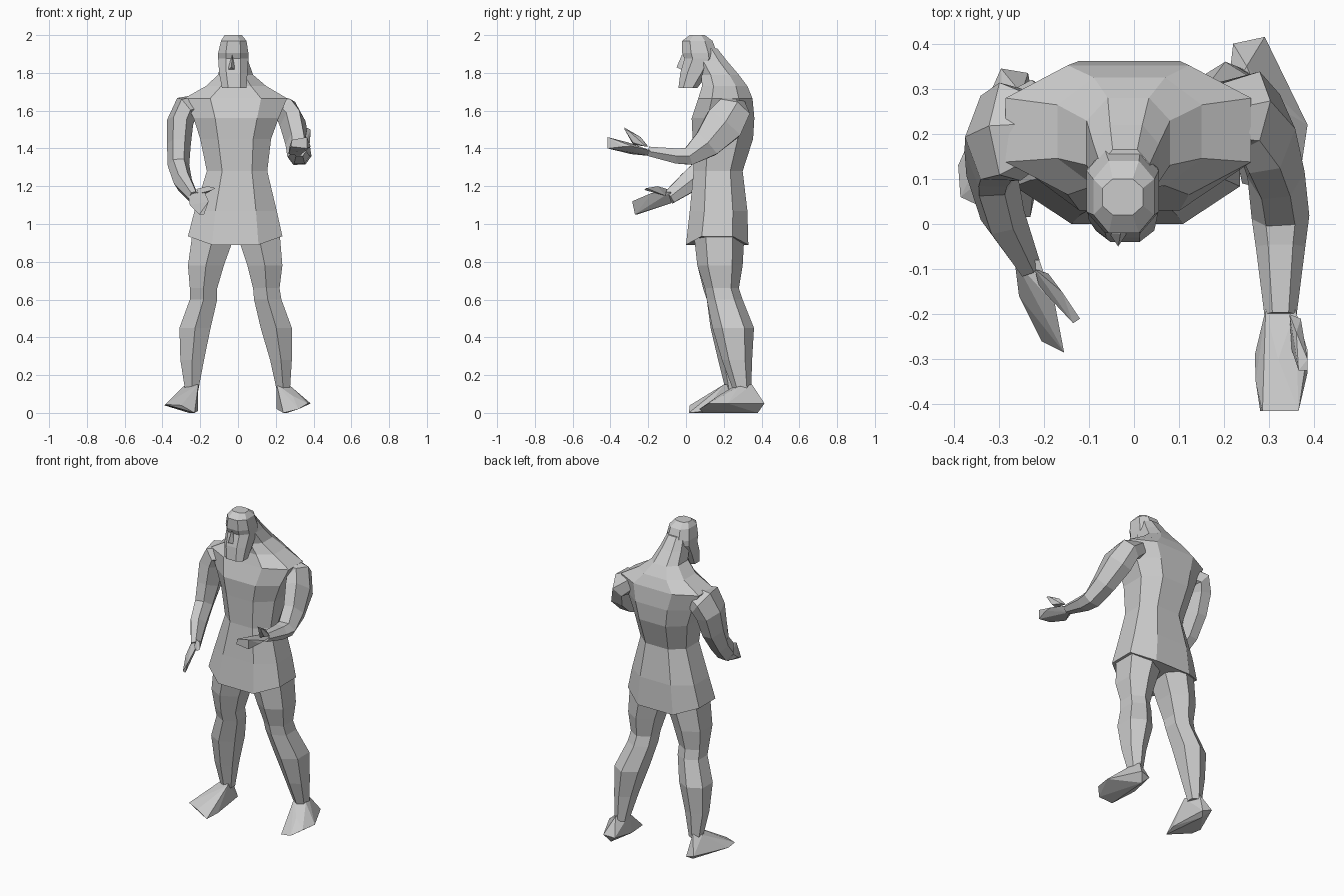
import bpy, bmesh, math
from mathutils import Vector


def finish(name, bm):
    bmesh.ops.recalc_face_normals(bm, faces=bm.faces)
    me = bpy.data.meshes.new(name)
    bm.to_mesh(me)
    bm.free()
    ob = bpy.data.objects.new(name, me)
    bpy.context.collection.objects.link(ob)
    return ob


def skin(name, rings):
    """Join equal-sized rings of points into a closed tube."""
    bm = bmesh.new()
    vs = [[bm.verts.new(p) for p in r] for r in rings]
    n = len(vs[0])
    for a, b in zip(vs, vs[1:]):
        for i in range(n):
            j = (i + 1) % n
            bm.faces.new((a[i], a[j], b[j], b[i]))
    bm.faces.new(vs[0])
    bm.faces.new(vs[-1])
    return finish(name, bm)


def boxy(i, n, power):
    t = math.tau * (i + 0.5) / n
    f = lambda v: math.copysign(abs(v) ** power, v)
    c, s = f(math.cos(t)), f(math.sin(t))
    k = abs(f(math.cos(math.pi / n)))
    return c / k, s / (k if n % 4 == 0 else 1)


def stack(name, levels, n=8, power=0.8):
    """Horizontal sections: z, x0, x1, y0, y1."""
    rings = []
    for z, x0, x1, y0, y1 in levels:
        ring = []
        for i in range(n):
            c, s = boxy(i, n, power)
            ring.append(((x0 + x1) / 2 + c * (x1 - x0) / 2,
                         (y0 + y1) / 2 + s * (y1 - y0) / 2, z))
        rings.append(ring)
    return skin(name, rings)


def limb(name, path, n=6):
    """Sections square to a path: x, y, z, sideways radius, depth radius."""
    pts = [Vector(p[:3]) for p in path]
    rings = []
    for k, p in enumerate(path):
        t = (pts[min(k + 1, len(pts) - 1)] - pts[max(k - 1, 0)]).normalized()
        a = Vector((1, 0, 0))
        a = (a - t * a.dot(t)).normalized()
        b = t.cross(a)
        rings.append([pts[k] + a * p[3] * math.cos(math.tau * i / n)
                      + b * p[4] * 1.1 * math.sin(math.tau * i / n) for i in range(n)])
    return skin(name, rings)


def hull(name, pts):
    bm = bmesh.new()
    for p in pts:
        bm.verts.new(p)
    res = bmesh.ops.convex_hull(bm, input=bm.verts)
    loose = {v for v in res["geom_interior"] if isinstance(v, bmesh.types.BMVert)}
    bmesh.ops.delete(bm, geom=list(loose), context='VERTS')
    return finish(name, bm)


# Tunic, chest, hunched shoulders and neck
torso = stack("torso", [
    (0.89, -.265, .235, .00, .33), (1.07, -.23, .205, .02, .325),
    (1.28, -.165, .155, .04, .30), (1.45, -.20, .175, .035, .355),
    (1.56, -.235, .215, .03, .362), (1.665, -.285, .26, .065, .352),
    (1.73, -.17, .15, .085, .325), (1.79, -.105, .08, .08, .28),
    (1.86, -.09, .055, .05, .22), (1.93, -.075, .035, .04, .165)])
# Hem rises at the sides
for v in torso.data.vertices:
    if v.co.z < 0.9 and abs(v.co.x + 0.015) > 0.2:
        v.co.z += 0.045

# Head with beard, nose and brow
stack("head", [
    (1.72, -.085, .045, -.04, .06), (1.80, -.10, .05, -.03, .12),
    (1.875, -.105, .055, -.008, .165), (1.905, -.105, .055, -.02, .165),
    (1.97, -.09, .045, -.02, .14), (2.0, -.07, .02, .02, .10)])
hull("nose", [(-.035, -.05, 1.83), (-.055, -.02, 1.815), (-.015, -.02, 1.815),
              (-.03, -.022, 1.895), (-.03, 0, 1.9)])

# Legs
stack("right_leg", [
    (0.12, -.28, -.21, .21, .29), (0.28, -.305, -.18, .17, .30),
    (0.45, -.31, -.145, .13, .32), (0.60, -.255, -.11, .11, .28),
    (0.66, -.255, -.11, .09, .27), (0.78, -.265, -.075, .06, .29),
    (0.96, -.24, -.01, .04, .31)], 6, 0.9)
stack("left_leg", [
    (0.12, .205, .275, .25, .345), (0.28, .17, .285, .19, .35),
    (0.45, .12, .285, .14, .36), (0.60, .085, .23, .11, .30),
    (0.66, .08, .22, .10, .28), (0.78, .05, .235, .06, .30),
    (0.96, -.01, .22, .04, .31)], 6, 0.9)

# Feet
hull("right_foot", [
    (-.235, .335, .02), (-.295, .345, .04), (-.39, .13, .04), (-.385, .06, .045),
    (-.23, .015, .0), (-.30, .02, .04), (-.212, .10, .01), (-.26, .30, .0),
    (-.29, .25, .14), (-.21, .20, .15), (-.25, .29, .15), (-.275, .12, .09)])
hull("left_foot", [
    (.22, .40, .04), (.29, .415, .05), (.385, .22, .05), (.37, .12, .05),
    (.32, .07, .02), (.24, .09, .0), (.205, .25, .02), (.26, .38, .0),
    (.205, .27, .15), (.28, .28, .14), (.25, .35, .15), (.29, .17, .09)])

# Arms
limb("right_arm", [
    (-.19, .21, 1.63, .06, .06), (-.275, .205, 1.61, .075, .11),
    (-.306, .19, 1.54, .070, .10), (-.313, .16, 1.42, .063, .085),
    (-.315, .11, 1.31, .057, .06), (-.292, .02, 1.225, .05, .06),
    (-.235, -.09, 1.14, .028, .038)])
limb("left_arm", [
    (.17, .25, 1.63, .06, .06), (.255, .25, 1.60, .07, .09),
    (.29, .20, 1.53, .07, .11), (.315, .11, 1.425, .064, .08),
    (.325, .015, 1.358, .064, .05), (.325, -.05, 1.36, .055, .042),
    (.325, -.20, 1.385, .036, .026)])

# Hands and thumbs
hull("right_hand", [
    (-.265, -.08, 1.16), (-.21, -.08, 1.17), (-.25, -.08, 1.11),
    (-.255, -.16, 1.10), (-.175, -.18, 1.165), (-.225, -.20, 1.07),
    (-.155, -.285, 1.12), (-.205, -.26, 1.05), (-.18, -.27, 1.05)])
hull("right_thumb", [
    (-.22, -.10, 1.185), (-.19, -.11, 1.15), (-.21, -.14, 1.16),
    (-.16, -.15, 1.20), (-.12, -.21, 1.19), (-.135, -.22, 1.18)])
hull("left_hand", [
    (.292, -.19, 1.39), (.358, -.19, 1.39), (.325, -.19, 1.36),
    (.268, -.29, 1.37), (.385, -.28, 1.41), (.27, -.35, 1.40), (.385, -.33, 1.41),
    (.32, -.30, 1.43), (.28, -.415, 1.41), (.365, -.415, 1.40), (.365, -.415, 1.46),
    (.285, -.415, 1.445)])
hull("left_thumb", [
    (.345, -.20, 1.41), (.37, -.21, 1.41), (.35, -.28, 1.42), (.38, -.28, 1.43),
    (.385, -.30, 1.49), (.365, -.325, 1.51), (.385, -.325, 1.50), (.36, -.24, 1.46)])
